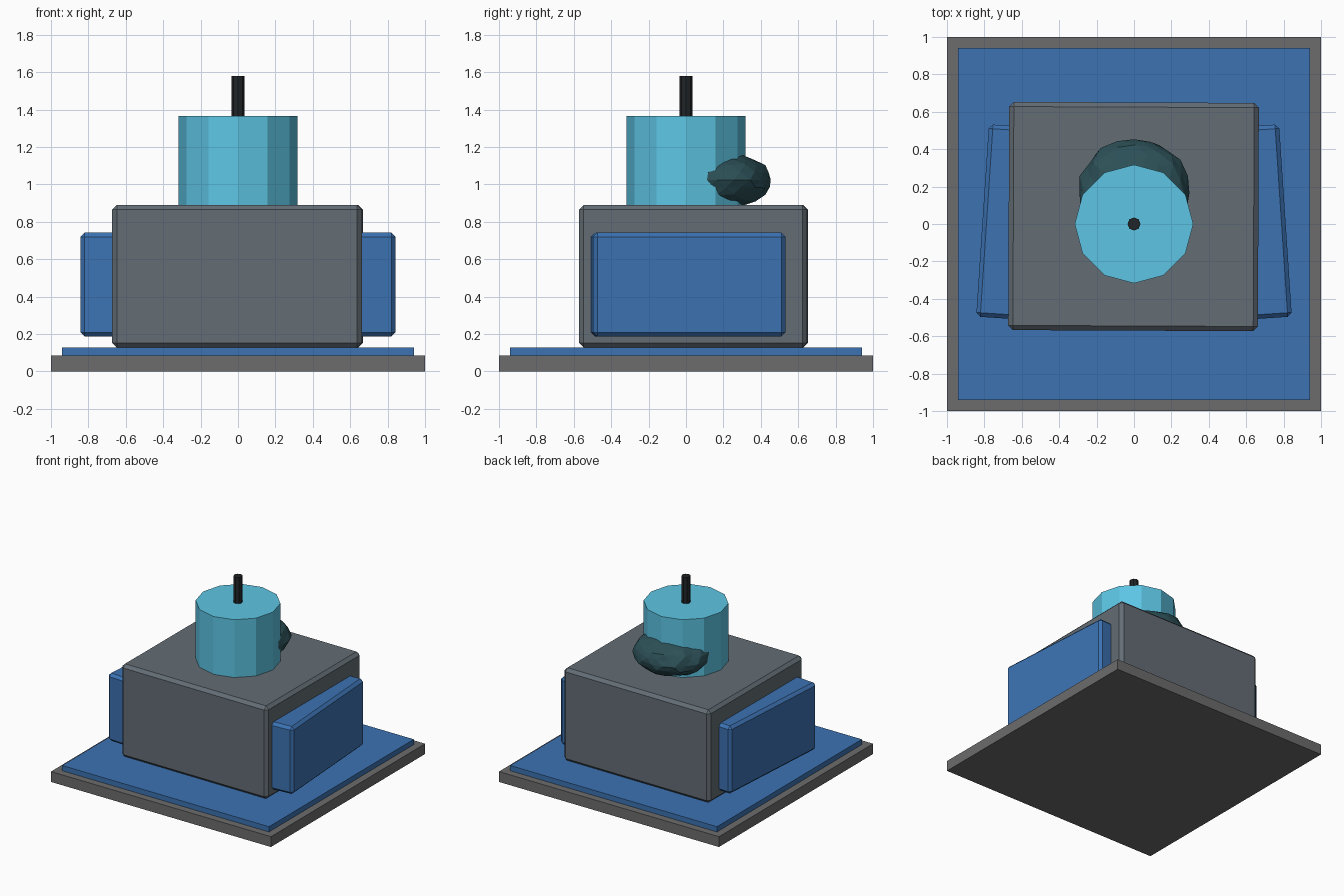
import bpy, math, random
from mathutils import Vector

if "Cube" in bpy.data.objects:
    bpy.data.objects.remove(bpy.data.objects["Cube"])

random.seed(4)


def material(name, rgb):
    m = bpy.data.materials.new(name)
    m.diffuse_color = (*rgb, 1)
    m.use_nodes = True
    m.node_tree.nodes["Principled BSDF"].inputs["Base Color"].default_value = m.diffuse_color
    return m


blue = material("blue", (0.045, 0.17, 0.45))
cyan = material("cyan", (0.11, 0.56, 0.78))
teal = material("dark_teal", (0.025, 0.08, 0.095))
slate = material("slate", (0.125, 0.153, 0.178))
grey = material("grey", (0.15, 0.15, 0.15))
black = material("black", (0.015, 0.018, 0.02))


def finish(ob, name, mat, bevel=0.0):
    ob.name = name
    ob.data.materials.append(mat)
    bpy.ops.object.transform_apply(location=False, rotation=False, scale=True)
    if bevel:
        mod = ob.modifiers.new("bevel", 'BEVEL')
        mod.width = bevel
        mod.segments = 1
    return ob


def box(name, lo, hi, mat, bevel=0.0, turn=0.0):
    lo, hi = Vector(lo), Vector(hi)
    bpy.ops.mesh.primitive_cube_add(size=1, location=(lo + hi) / 2, rotation=(0, 0, turn))
    ob = bpy.context.object
    ob.scale = hi - lo
    return finish(ob, name, mat, bevel)


def cylinder(name, sides, r, z0, z1, mat):
    bpy.ops.mesh.primitive_cylinder_add(vertices=sides, radius=r, depth=z1 - z0,
                                        location=(0, 0, (z0 + z1) / 2))
    return finish(bpy.context.object, name, mat)


# Stepped base
box("base_plate", (-1, -1, 0), (1, 1, 0.085), grey)
box("base_inlay", (-0.94, -0.94, 0.085), (0.94, 0.94, 0.128), blue)

# Main body, very slightly skewed
box("body", (-0.67, -0.57, 0.128), (0.665, 0.65, 0.89), slate, 0.025, math.radians(-0.25))

# Side panels, splayed outwards at the front
for side, label in ((-1, "left"), (1, "right")):
    cx = side * 0.675
    box(label + "_side_panel", (cx - 0.135, -0.505, 0.187), (cx + 0.135, 0.525, 0.742),
        blue, 0.022, side * math.radians(3.8))

# Turret and aerial
cylinder("turret", 12, 0.317, 0.88, 1.365, cyan)
cylinder("aerial", 8, 0.035, 1.36, 1.58, black)

# Lumpy rear pack half sunk into the turret
bpy.ops.mesh.primitive_ico_sphere_add(subdivisions=3, radius=1, location=(0, 0.165, 1.025))
pack = bpy.context.object
for v in pack.data.vertices:
    v.co *= random.uniform(0.96, 1.03)
pack.scale = (0.298, 0.295, 0.155)
finish(pack, "rear_pack", teal)
